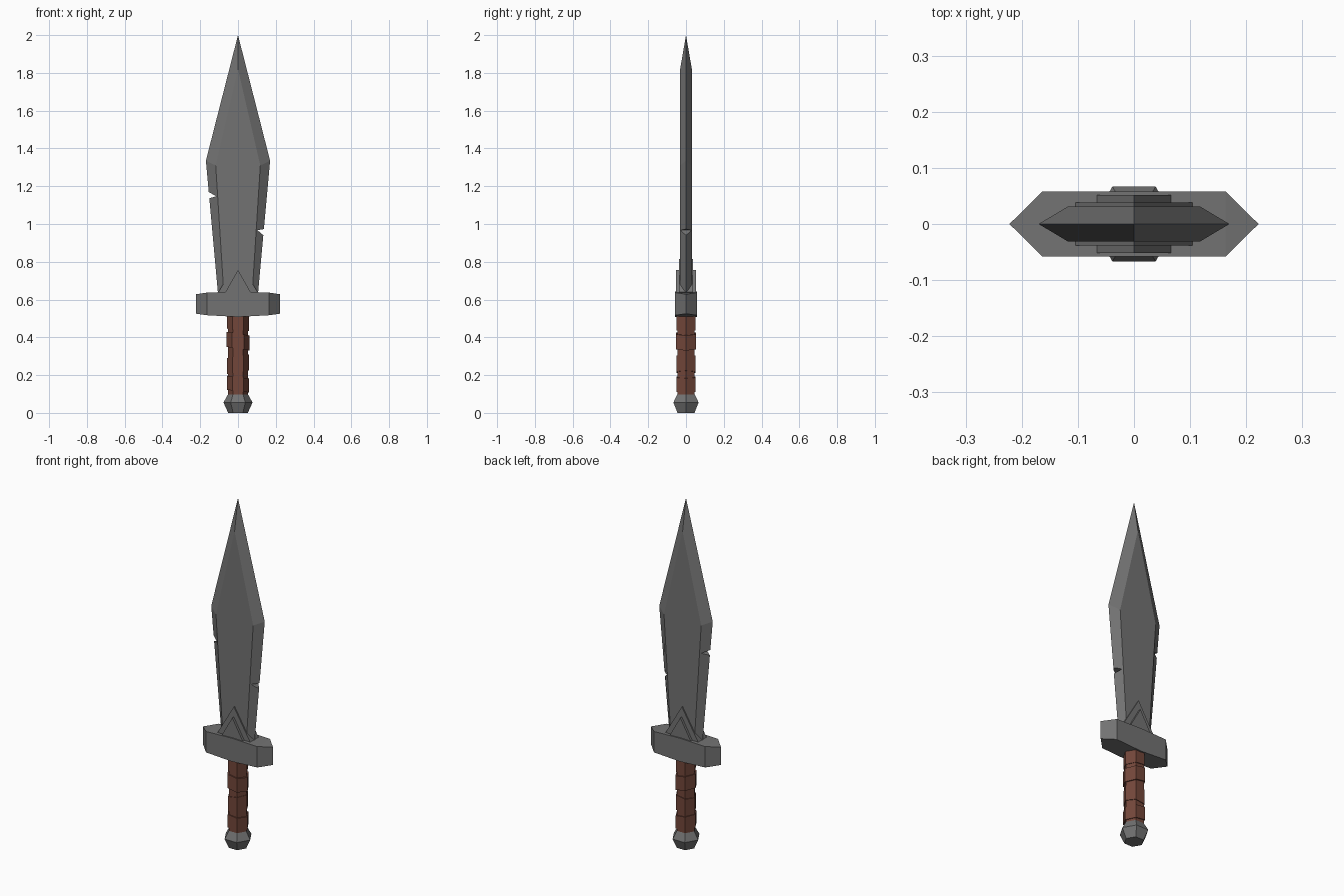
import bpy, bmesh, math

if "Cube" in bpy.data.objects:
    bpy.data.objects.remove(bpy.data.objects["Cube"])


def material(name, color):
    m = bpy.data.materials.new(name)
    m.diffuse_color = (*color, 1)
    m.use_nodes = True
    m.node_tree.nodes["Principled BSDF"].inputs["Base Color"].default_value = m.diffuse_color
    return m


STEEL = material("dark steel", (0.17, 0.17, 0.17))
LEATHER = material("brown leather", (0.17, 0.062, 0.042))


def finish(name, bm, mat):
    bmesh.ops.recalc_face_normals(bm, faces=bm.faces[:])
    me = bpy.data.meshes.new(name)
    bm.to_mesh(me)
    bm.free()
    me.materials.append(mat)
    ob = bpy.data.objects.new(name, me)
    bpy.context.collection.objects.link(ob)
    return ob


def prism(name, pts, depth, mat):
    """Front-view (x, z) outline extruded from -depth to +depth in y."""
    bm = bmesh.new()
    a = [bm.verts.new((x, -depth, z)) for x, z in pts]
    b = [bm.verts.new((x, depth, z)) for x, z in pts]
    bm.faces.new(a)
    bm.faces.new(b[::-1])
    for i in range(len(pts)):
        j = (i + 1) % len(pts)
        bm.faces.new((a[i], a[j], b[j], b[i]))
    return finish(name, bm, mat)


def hex_loft(name, levels, mat, tilt=0.0):
    """Six-sided rings (radius, z) joined upward; tilt slants them along x."""
    bm = bmesh.new()
    rings = []
    for r, z in levels:
        ring = []
        for k in range(6):
            x, y = r * math.cos(k * math.pi / 3), r * math.sin(k * math.pi / 3)
            ring.append(bm.verts.new((x, y, z + tilt * x)))
        rings.append(ring)
    for lo, hi in zip(rings, rings[1:]):
        for k in range(6):
            j = (k + 1) % 6
            bm.faces.new((lo[k], lo[j], hi[j], hi[k]))
    bm.faces.new(rings[0][::-1])
    bm.faces.new(rings[-1])
    return finish(name, bm, mat)


# Blade: sharp outline at y = 0, flat raised panel on both sides
outer = [(-0.103, 0.60), (-0.17, 1.335), (0, 2.0), (0.17, 1.335), (0.103, 0.60)]
inner = [(-0.073, 0.60), (-0.118, 1.31), (0, 1.82), (0.118, 1.31), (0.073, 0.60)]
bm = bmesh.new()
edge = [bm.verts.new((x, 0, z)) for x, z in outer]
for s in (-1, 1):
    panel = [bm.verts.new((x, s * 0.031, z)) for x, z in inner]
    bm.faces.new(panel)
    for i in range(4):
        bm.faces.new((edge[i], edge[i + 1], panel[i + 1], panel[i]))
    bm.edges.new((panel[0], panel[4])) if not bm.edges.get((panel[0], panel[4])) else None
bm.verts.ensure_lookup_table()
bm.faces.new((edge[0], bm.verts[5], bm.verts[9], edge[4], bm.verts[14], bm.verts[10]))
blade = finish("blade", bm, STEEL)

# Battle nicks cut through the blade edges
nicks = {"left_nick_cutter": [(-0.115, 1.147), (-0.197, 1.192), (-0.197, 1.123)],
         "right_nick_cutter": [(0.103, 0.967), (0.177, 0.980), (0.177, 0.905)]}
for name, pts in nicks.items():
    cutter = prism(name, pts, 0.1, STEEL)
    cutter.hide_render = True
    cutter.hide_viewport = True
    mod = blade.modifiers.new(name, 'BOOLEAN')
    mod.operation = 'DIFFERENCE'
    mod.solver = 'EXACT'
    mod.object = cutter

# Stepped triangular collar at the blade root
for name, w, top, depth in (("outer_collar", 0.105, 0.815, 0.038),
                            ("inner_collar", 0.068, 0.757, 0.052)):
    prism(name, [(-w, 0.61), (w, 0.61), (w, 0.637), (0, top), (-w, 0.637)], depth, STEEL)

# Crossguard: pointed ends, slightly tapering in height
bm = bmesh.new()
for x, y, lo, hi in ((0, 0.058, 0.508, 0.642), (0.163, 0.058, 0.517, 0.637),
                     (0.222, 0, 0.525, 0.628)):
    for sx in ((-1, 1) if x else (1,)):
        for sy in ((-1, 1) if y else (1,)):
            for z in (lo, hi):
                bm.verts.new((sx * x, sy * y, z))
bmesh.ops.convex_hull(bm, input=bm.verts[:])
finish("crossguard", bm, STEEL)

# Grip core with slanted leather wraps
hex_loft("grip", [(0.053, 0.08), (0.053, 0.53)], LEATHER)
wraps = [(0.057, 0.44, 0.525, -0.1), (0.061, 0.34, 0.42, -0.16),
         (0.057, 0.215, 0.30, 0.15), (0.059, 0.115, 0.19, -0.12)]
for i, (r, lo, hi, tilt) in enumerate(wraps):
    hex_loft(f"grip_wrap_{i + 1}", [(r, lo), (r, hi)], LEATHER, tilt)

# Faceted pommel
hex_loft("pommel", [(0.052, 0.0), (0.077, 0.055), (0.052, 0.1)], STEEL)
